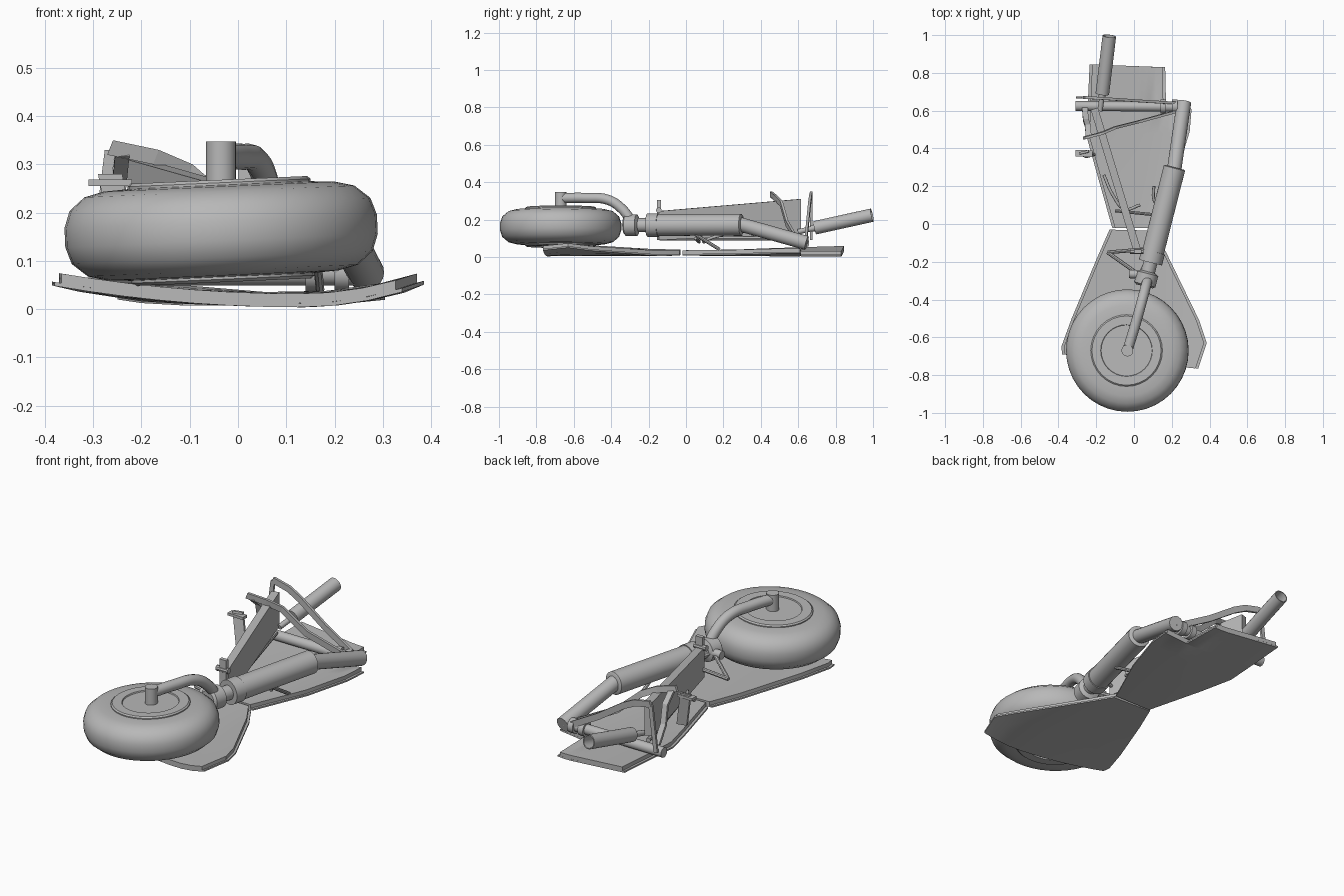
import bpy, bmesh, math
from mathutils import Vector, Matrix

cube = bpy.data.objects.get("Cube")
if cube:
    bpy.data.objects.remove(cube, do_unlink=True)

grey = bpy.data.materials.new("plain grey")
grey.use_nodes = True
grey.diffuse_color = (0.48, 0.48, 0.48, 1)
grey.node_tree.nodes["Principled BSDF"].inputs["Base Color"].default_value = grey.diffuse_color


def finish(name, bm, smooth=True):
    bmesh.ops.recalc_face_normals(bm, faces=bm.faces[:])
    mesh = bpy.data.meshes.new(name)
    bm.to_mesh(mesh)
    bm.free()
    obj = bpy.data.objects.new(name, mesh)
    bpy.context.collection.objects.link(obj)
    mesh.materials.append(grey)
    if smooth:
        bpy.ops.object.select_all(action="DESELECT")
        obj.select_set(True)
        bpy.context.view_layer.objects.active = obj
        bpy.ops.object.shade_smooth_by_angle(angle=math.radians(35))
    return obj


def lathe(name, start, end, profile, sides=24):
    """Revolve (distance, radius) points about the line from start to end."""
    start, end = Vector(start), Vector(end)
    turn = (end - start).to_track_quat("Z", "Y")
    bm = bmesh.new()
    rings = []
    for dist, rad in profile:
        rings.append([bm.verts.new(start + turn @ Vector((rad * math.cos(a), rad * math.sin(a), dist)))
                      for a in (math.tau * i / sides for i in range(sides))])
    for a, b in zip(rings, rings[1:]):
        for i in range(sides):
            j = (i + 1) % sides
            bm.faces.new((a[i], a[j], b[j], b[i]))
    bm.faces.new(rings[0])
    bm.faces.new(rings[-1])
    return finish(name, bm)


def rod(name, start, end, radius, sides=16):
    length = (Vector(end) - Vector(start)).length
    return lathe(name, start, end, [(0, radius), (length, radius)], sides)


def pipe(name, points, radius):
    """Smooth bent tube through the points."""
    curve = bpy.data.curves.new(name, "CURVE")
    curve.dimensions = "3D"
    curve.bevel_depth = radius
    curve.bevel_resolution = 4
    curve.resolution_u = 6
    curve.use_fill_caps = True
    spline = curve.splines.new("BEZIER")
    spline.bezier_points.add(len(points) - 1)
    for bp, co in zip(spline.bezier_points, points):
        bp.co = co
        bp.handle_left_type = bp.handle_right_type = "AUTO"
    curve.materials.append(grey)
    obj = bpy.data.objects.new(name, curve)
    bpy.context.collection.objects.link(obj)


def ribbon(name, points, across, thick):
    """Strap along points; across is the width vector, thick the depth vector."""
    across, thick = Vector(across) / 2, Vector(thick) / 2
    bm = bmesh.new()
    rings = [[bm.verts.new(Vector(p) + s * across + t * thick)
              for s, t in ((-1, -1), (1, -1), (1, 1), (-1, 1))] for p in points]
    for a, b in zip(rings, rings[1:]):
        for i in range(4):
            j = (i + 1) % 4
            bm.faces.new((a[i], a[j], b[j], b[i]))
    bm.faces.new(rings[0])
    bm.faces.new(rings[-1])
    return finish(name, bm, False)


def door(name, rows, height, inset, lift, thick, steps=10):
    """Curved sheet spanned between left and right points of each row."""
    bm = bmesh.new()
    layers = []
    for extra in (0, thick):
        grid = []
        for (lx, ly), (rx, ry) in rows:
            row = []
            for i in range(steps + 1):
                t = i / steps
                x = lx + inset + (rx - lx - 2 * inset) * t
                y = ly + (ry - ly) * t
                row.append(bm.verts.new((x, y, height(x, y) + lift + extra)))
            grid.append(row)
        for a, b in zip(grid, grid[1:]):
            for i in range(steps):
                bm.faces.new((a[i], a[i + 1], b[i + 1], b[i]))
        layers.append(grid)
    low, high = layers
    border = lambda g: g[0] + [r[-1] for r in g[1:]] + g[-1][-2::-1] + [r[0] for r in g[-2:0:-1]]
    lo, hi = border(low), border(high)
    for i in range(len(lo)):
        j = (i + 1) % len(lo)
        bm.faces.new((lo[i], lo[j], hi[j], hi[i]))
    finish(name, bm)


# Wheel: tyre and stepped hub on a slightly tilted axle
tilt = Matrix.Rotation(math.radians(-2.5), 3, "Y")
hub = Vector((-0.035, -0.67, 0.162))
up = tilt @ Vector((0, 0, 1))
tyre = [(-.095, .19), (-.092, .24), (-.082, .28), (-.055, .312), (-.02, .324), (.02, .324),
        (.055, .312), (.082, .28), (.092, .24), (.095, .19)]
lathe("tyre", hub, hub + up, tyre, 40)
for side, label in ((1, "outer"), (-1, "inner")):
    lathe(label + "_hub_disc", hub, hub + up * side,
          [(0, .19), (.1, .19), (.106, .183), (.106, .137), (.1, .135), (.1, .1)], 32)
rod("axle", hub, hub + Vector((0, 0, .185)), .031, 20)

# Fork arm from the axle to the strut
pipe("fork_arm", [(-.035, -.67, .315), (.005, -.54, .316), (.04, -.415, .305),
                  (.06, -.34, .255), (.075, -.285, .18)], .027)

# Strut: collar, piston, gland and main cylinder in one turned profile
strut_low, strut_high = Vector((.055, -.33, .17)), Vector((.215, .3, .173))
lathe("main_strut", strut_low, strut_high,
      [(0, .045), (.01, .058), (.07, .058), (.08, .037), (.13, .037), (.13, .063),
       (.19, .063), (.19, .058), (.645, .058), (.65, .05)], 28)
rod("upper_strut", (.21, .27, .18), (.265, .645, .075), .038, 20)

# Pivot crossbar with collars
rod("crossbar", (-.31, .625, .075), (.26, .62, .075), .026)
for x in (.14, .2):
    rod("crossbar_collar", (x, .622, .075), (x + .03, .622, .075), .037)

# Retraction actuator with its hollow rear end
lathe("actuator", (-.17, .67, .152), (-.13, 1, .225),
      [(0, .018), (.02, .018), (.02, .036), (.335, .036), (.335, .031), (.25, .031)], 20)
rod("actuator_rod", (-.18, .6, .135), (-.165, .7, .158), .014, 12)

# Upright side panel
bm = bmesh.new()
across = Vector((.019, .006, 0))
base = [(.02, -.15, .245), (-.21, .61, .31), (-.21, .61, .13), (.02, -.15, .09)]
front, back = [[bm.verts.new(Vector(p) + s * across) for p in base] for s in (-1, 1)]
bm.faces.new(front)
bm.faces.new(back)
for i in range(4):
    j = (i + 1) % 4
    bm.faces.new((front[i], front[j], back[j], back[i]))
finish("side_panel", bm, False)

# Paired brace straps reaching over the panel
ribbon("rear_brace_strap", [(-.265, .67, .335), (-.17, .665, .315), (-.1, .66, .28),
                            (.05, .65, .18), (.22, .64, .085)], (.012, 0, .03), (0, .014, 0))
ribbon("front_brace_strap", [(-.265, .455, .335), (-.17, .48, .315), (-.1, .51, .285),
                             (.02, .54, .18), (.22, .595, .085)], (.012, 0, .03), (0, .014, 0))
ribbon("brace_end_link", [(-.24, .46, .32), (-.245, .52, .27), (-.255, .55, .18), (-.26, .61, .1)],
       (.03, 0, 0), (0, .012, .008))
ribbon("brace_post", [(-.295, .67, .09), (-.265, .67, .33)], (.022, 0, 0), (0, .012, 0))

# Small upright flap beside the panel
ribbon("flap", [(-.23, .36, .1), (-.265, .38, .28)], (.05, .012, 0), (0, .012, 0))
ribbon("flap_arm", [(-.31, .375, .262), (-.22, .372, .262)], (0, .035, 0), (0, 0, .014))

# Scissor link, bracket and control rods
corners = [(-.14, -.15, .12), (.1, -.13, .15), (.03, -.27, .17)]
for i in range(3):
    rod("scissor_link", corners[i], corners[(i + 1) % 3], .01, 8)
rod("scissor_pivot", (-.025, -.265, .17), (.08, -.27, .17), .022, 12)
ribbon("panel_bracket", [(.02, -.145, .2), (.02, -.145, .305)], (.04, 0, 0), (0, .02, 0))
rod("panel_bracket_pin", (-.02, -.145, .25), (.05, -.145, .25), .015, 10)
pipe("control_hook", [(-.16, .26, .15), (-.11, .15, .14), (-.05, .08, .12), (.03, .1, .08)], .008)
pipe("control_arm", [(.105, .2, .12), (.105, .13, .1), (.13, .09, .08)], .008)
rod("door_rod", (.16, .02, .14), (.17, .18, .04), .009, 8)
rod("door_stay", (-.1, .07, .08), (.1, .05, .1), .008, 8)
rod("long_link", (-.2, .6, .1), (.01, -.14, .1), .012, 8)


# Doors: outer skin plus an inset inner liner
def front_height(x, y):
    d = x - .13
    return .004 + (.17 if d < 0 else .72) * d * d * min(1, .4 - y) + .012 * max(0, y + .3)


def rear_height(x, y):
    return .004 + .1 * max(0, .1 - x) * max(0, y) + .1 * max(0, x - .15) + .012 * max(0, .3 - y)


front_rows = [((-.38, -.69), (.34, -.765)), ((-.385, -.65), (.385, -.63)), ((-.33, -.5), (.345, -.51)),
              ((-.2, -.19), (.17, -.15)), ((-.13, -.03), (.1, -.035))]
rear_rows = [((-.115, -.02), (.1, -.02)), ((-.2, .28), (.225, .26)), ((-.25, .46), (.295, .49)),
             ((-.245, .61), (.305, .61)), ((-.245, .625), (.17, .615)), ((-.235, .845), (.165, .83))]
for label, rows, height in (("front_door", front_rows, front_height),
                            ("rear_door", rear_rows, rear_height)):
    door(label + "_skin", rows, height, 0, 0, .008)
    door(label + "_liner", rows, height, .014, .008, .02)
